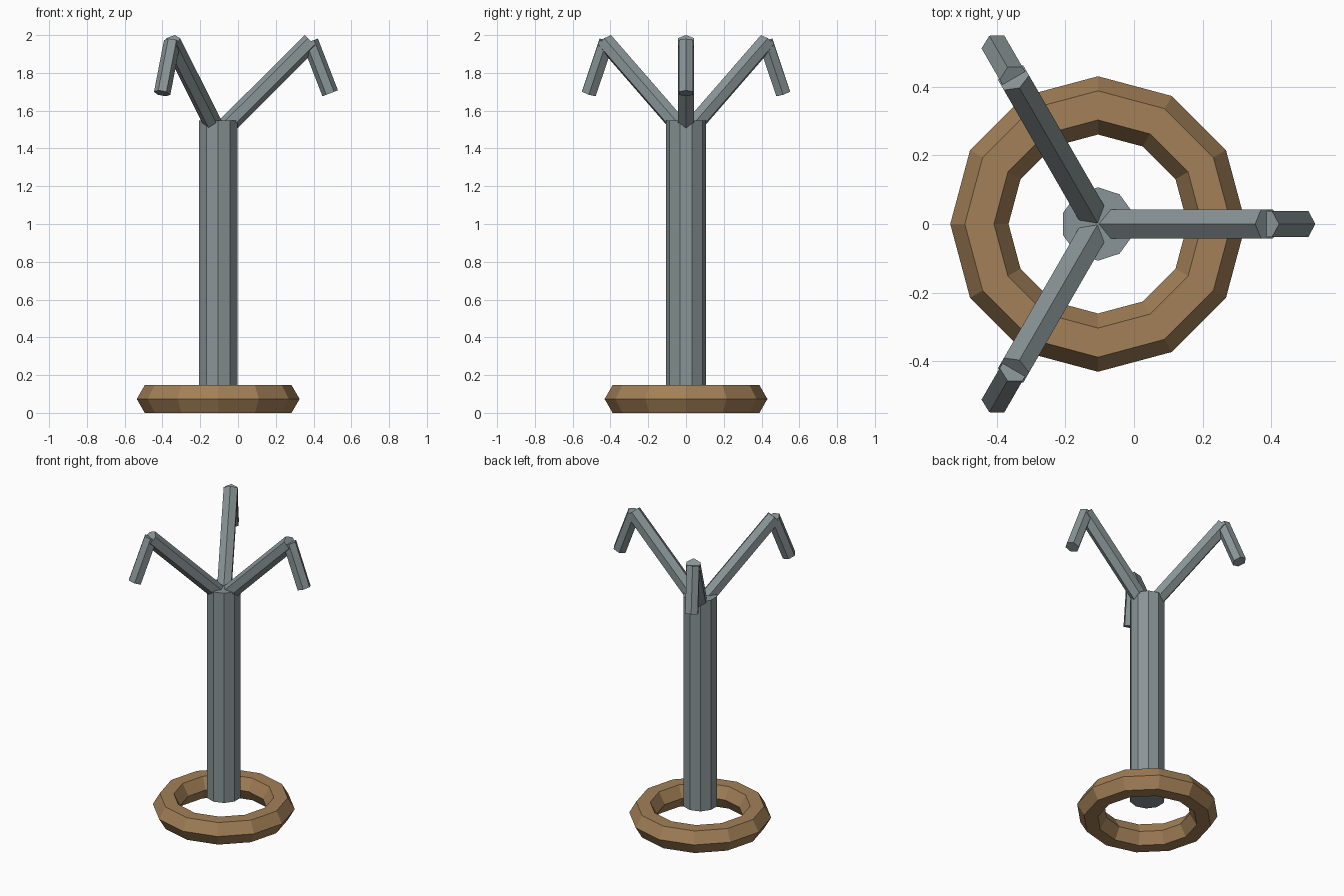
import bpy
import math
from mathutils import Matrix, Vector

if "Cube" in bpy.data.objects:
    bpy.data.objects.remove(bpy.data.objects["Cube"])

AXIS_X = -0.105   # the post stands off centre because of the arm spread


def make_material(name, colour):
    mat = bpy.data.materials.new(name)
    mat.diffuse_color = (*colour, 1.0)
    mat.use_nodes = True
    mat.node_tree.nodes["Principled BSDF"].inputs["Base Color"].default_value = mat.diffuse_color
    return mat


def finish(name, mat):
    obj = bpy.context.object
    obj.name = name
    obj.data.name = name
    obj.data.materials.append(mat)
    return obj


def rod(name, start, end, radius, angle, mat):
    """Six-sided rod between two (outward, height) points, turned about the post."""
    out = Vector((math.cos(angle), math.sin(angle), 0))
    side = Vector((-out.y, out.x, 0))
    base = Vector((AXIS_X, 0, 0))
    a = base + out * start[0] + Vector((0, 0, start[1]))
    b = base + out * end[0] + Vector((0, 0, end[1]))
    bpy.ops.mesh.primitive_cylinder_add(vertices=6, radius=radius, depth=(b - a).length)
    obj = finish(name, mat)
    # A corner of the hexagon points up, in the plane of the arm
    z = (b - a).normalized()
    turn = Matrix((side, z.cross(side), z)).transposed().to_4x4()
    obj.matrix_world = Matrix.Translation((a + b) / 2) @ turn
    return obj


metal = make_material("grey_metal", (0.25, 0.295, 0.305))
wood = make_material("brown_wood", (0.36, 0.215, 0.095))

# Faceted base ring
bpy.ops.mesh.primitive_torus_add(location=(AXIS_X, 0, 0.0735), major_segments=12,
                                 minor_segments=6, major_radius=0.346, minor_radius=0.085)
finish("base_ring", wood)

# Ten-sided post resting level with the top of the ring
BOTTOM, TOP = 0.147, 1.547
bpy.ops.mesh.primitive_cylinder_add(vertices=10, radius=0.107, depth=TOP - BOTTOM,
                                    location=(AXIS_X, 0, (TOP + BOTTOM) / 2))
finish("post", metal)

# Three rising arms, each with a drooping hook at its end
for i in range(3):
    angle = math.radians(120 * i)
    rod(f"arm_{i + 1}", (0.0, 1.475), (0.493, 1.966), 0.049, angle, metal)
    rod(f"hook_{i + 1}", (0.487, 1.966), (0.593, 1.692), 0.044, angle, metal)
